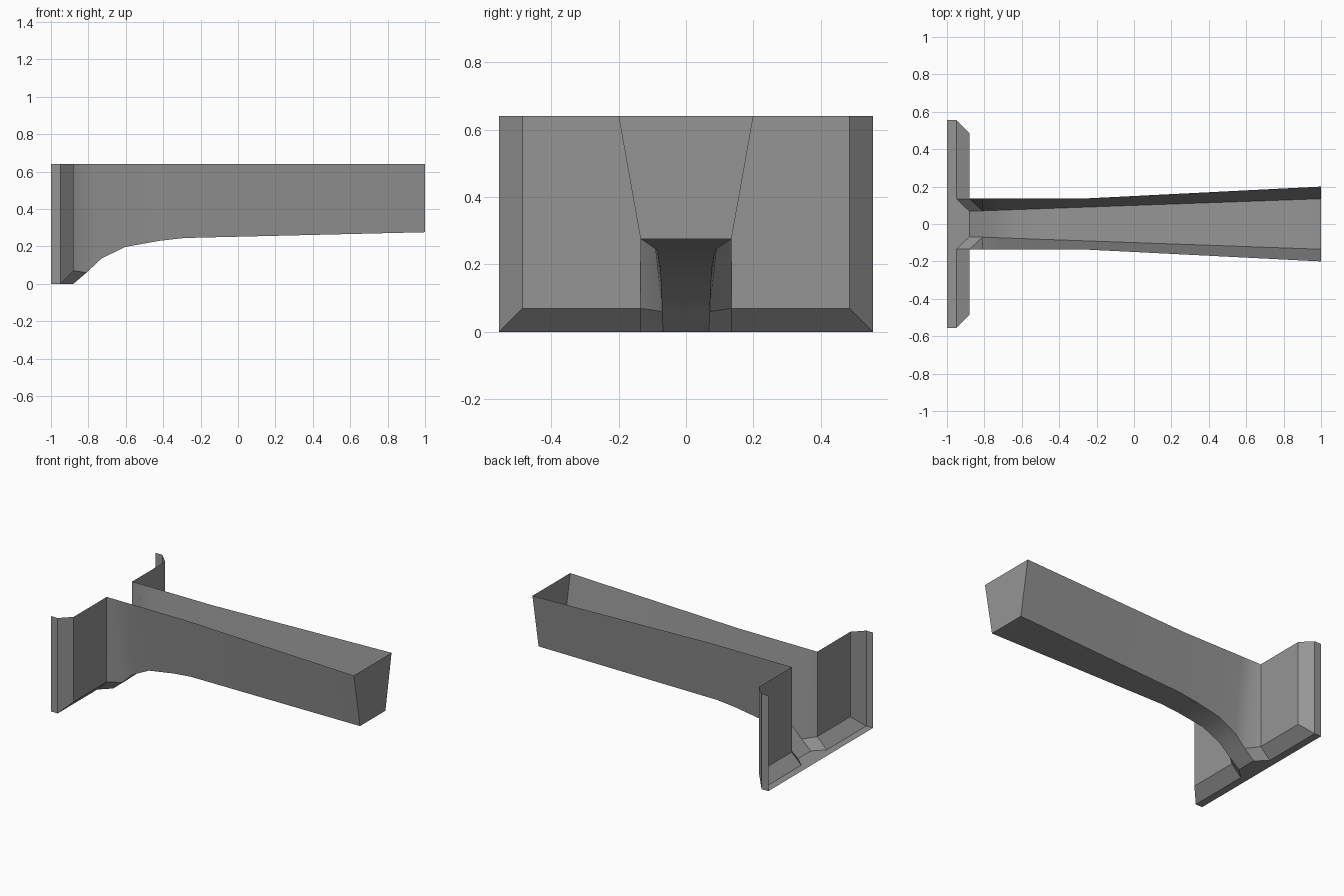
import bpy, bmesh, math

cube = bpy.data.objects.get("Cube")
if cube:
    bpy.data.objects.remove(cube, do_unlink=True)

grey = bpy.data.materials.new("plain grey")
grey.use_nodes = True
colour = (0.3, 0.3, 0.3, 1)
grey.diffuse_color = colour
grey.node_tree.nodes["Principled BSDF"].inputs["Base Color"].default_value = colour

TOP = 0.64
BACK, RIM, PLATE, TIP = -1.0, -0.95, -0.88, 1.0
WIDE, INNER, NECK, FOOT, BEVEL = 0.555, 0.485, 0.135, 0.068, 0.07

bm = bmesh.new()


def face(*points):
    return bm.faces.new([bm.verts.new(p) for p in points])


# Flange: rim, chamfers and plate (half, mirrored later)
face((BACK, WIDE, 0), (RIM, WIDE, 0), (RIM, WIDE, TOP), (BACK, WIDE, TOP))
face((RIM, WIDE, 0), (PLATE, INNER, BEVEL), (PLATE, INNER, TOP), (RIM, WIDE, TOP))
face((PLATE, INNER, BEVEL), (PLATE, NECK, BEVEL), (PLATE, NECK, TOP), (PLATE, INNER, TOP))
face((RIM, WIDE, 0), (RIM, NECK, 0), (PLATE, NECK, BEVEL), (PLATE, INNER, BEVEL))

# Flange floor and the small gusset leading into the channel
face((BACK, 0, 0), (BACK, WIDE, 0), (RIM, WIDE, 0), (RIM, NECK, 0),
     (PLATE, FOOT, 0), (PLATE, 0, 0))
face((RIM, NECK, 0), (PLATE, FOOT, 0), (PLATE, NECK, BEVEL))

# Channel: floor curve as (x, z), width varies along its length
curve = [(PLATE, 0), (-0.81, 0.06), (-0.73, 0.135), (-0.605, 0.197),
         (-0.42, 0.23), (-0.29, 0.245), (TIP, 0.276)]


def section(x, z):
    low = FOOT + (NECK - FOOT) * (x - PLATE) / (TIP - PLATE)
    high = NECK + max(0, x + 0.29) / 1.29 * 0.065
    return (x, 0, z), (x, low, z), (x, high, TOP)


sections = [section(x, z) for x, z in curve]
for i, (a, b) in enumerate(zip(sections, sections[1:])):
    face(a[0], a[1], b[1], b[0])
    if i == 0:
        knee = (PLATE, NECK, BEVEL)
        face(a[1], knee, b[1])
        face(knee, a[2], b[2], b[1])
    else:
        face(a[1], a[2], b[2], b[1])

# Channel end wall
end = sections[-1]
face(end[0], end[1], end[2], (TIP, 0, TOP))

# Weld and point the surface outwards
bmesh.ops.remove_doubles(bm, verts=bm.verts, dist=0.0005)
bmesh.ops.recalc_face_normals(bm, faces=bm.faces)
bm.normal_update()
cap = max(bm.faces, key=lambda f: f.calc_center_median().x)
if cap.normal.x < 0:
    bmesh.ops.reverse_faces(bm, faces=bm.faces)

mesh = bpy.data.meshes.new("flanged_channel")
bm.to_mesh(mesh)
bm.free()
mesh.materials.append(grey)
chute = bpy.data.objects.new("flanged_channel", mesh)
bpy.context.collection.objects.link(chute)

mirror = chute.modifiers.new("mirror", 'MIRROR')
mirror.use_axis = (False, True, False)
mirror.merge_threshold = 0.0005

bpy.context.view_layer.objects.active = chute
chute.select_set(True)
bpy.ops.object.modifier_apply(modifier="mirror")
bpy.ops.object.shade_smooth_by_angle(angle=math.radians(30))
